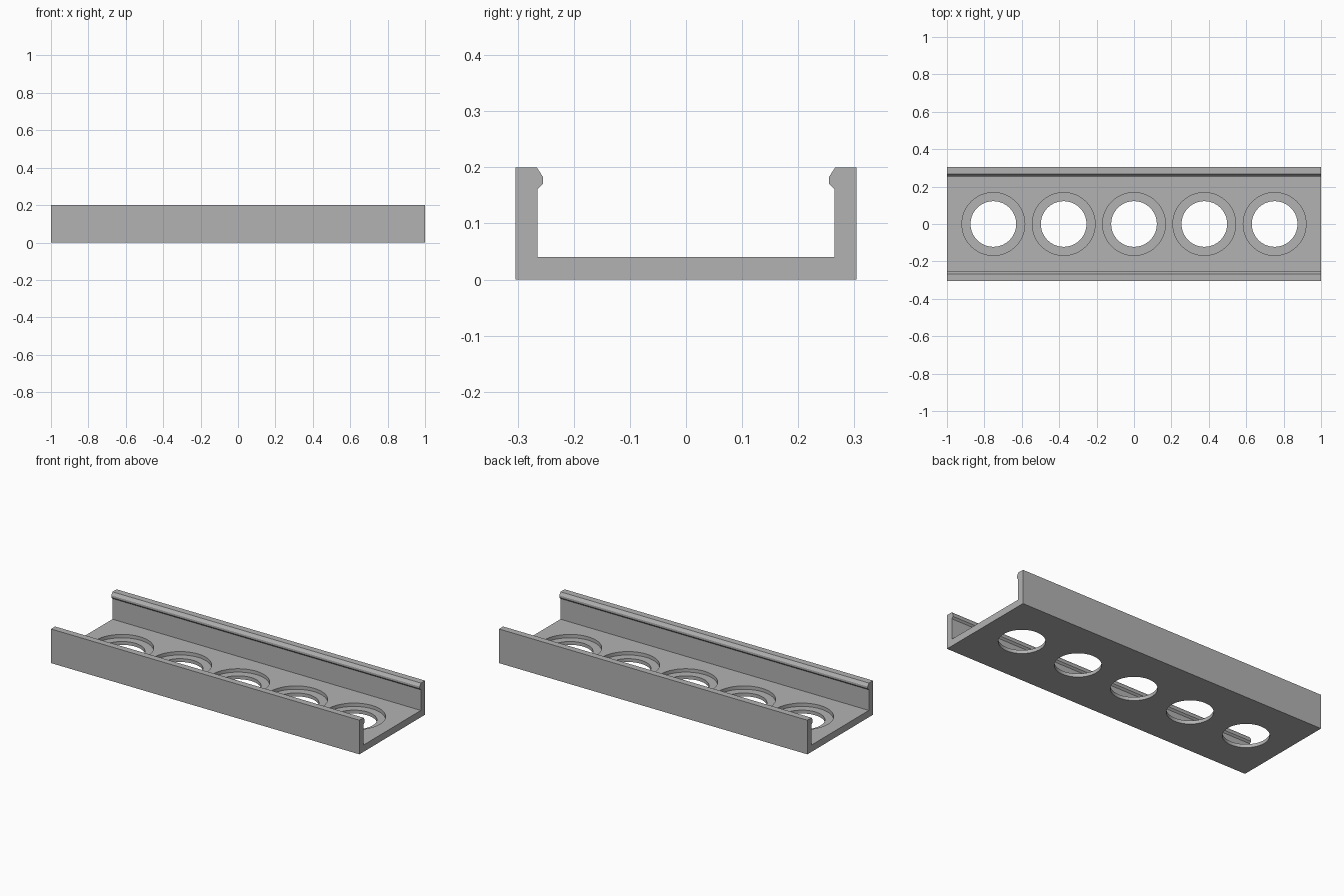
import bpy, bmesh, math

cube = bpy.data.objects.get("Cube")
if cube:
    bpy.data.objects.remove(cube, do_unlink=True)

LENGTH = 2.0
FLOOR = 0.04
HOLE_SPACING = 0.376

grey = bpy.data.materials.new("plain grey")
grey.use_nodes = True
colour = (0.45, 0.45, 0.45, 1)
grey.diffuse_color = colour
grey.node_tree.nodes["Principled BSDF"].inputs["Base Color"].default_value = colour


def mesh_object(name, bm):
    bmesh.ops.recalc_face_normals(bm, faces=bm.faces[:])
    mesh = bpy.data.meshes.new(name)
    bm.to_mesh(mesh)
    bm.free()
    mesh.materials.append(grey)
    obj = bpy.data.objects.new(name, mesh)
    bpy.context.collection.objects.link(obj)
    return obj


# Channel: half cross-section (y, z) with snap lip, mirrored and extruded
half = [(0.265, FLOOR), (0.265, 0.161), (0.255, 0.171), (0.255, 0.183),
        (0.266, 0.2), (0.304, 0.2), (0.304, 0)]
profile = half + [(-y, z) for y, z in reversed(half)]
bm = bmesh.new()
end = bm.faces.new([bm.verts.new((-LENGTH / 2, y, z)) for y, z in profile])
extruded = bmesh.ops.extrude_face_region(bm, geom=[end], use_keep_orig=True)
moved = [v for v in extruded["geom"] if isinstance(v, bmesh.types.BMVert)]
bmesh.ops.translate(bm, vec=(LENGTH, 0, 0), verts=moved)
channel = mesh_object("channel", bm)

# Hole cutter: five stepped plugs, each a through hole with a wider recess
step = [(0.122, -0.05), (0.122, 0.02), (0.168, 0.02), (0.168, 0.1)]
SIDES = 64
bm = bmesh.new()
for i in range(-2, 3):
    rings = []
    for radius, z in step:
        angles = [math.tau * k / SIDES for k in range(SIDES)]
        rings.append([bm.verts.new((i * HOLE_SPACING + radius * math.cos(a),
                                    radius * math.sin(a), z)) for a in angles])
    for low, high in zip(rings, rings[1:]):
        for k in range(SIDES):
            n = (k + 1) % SIDES
            bm.faces.new((low[k], low[n], high[n], high[k]))
    bm.faces.new(rings[0][::-1])
    bm.faces.new(rings[-1])
cutter = mesh_object("hole_cutter", bm)

# Cut the holes and discard the cutter
cut = channel.modifiers.new("holes", "BOOLEAN")
cut.operation = "DIFFERENCE"
cut.solver = "EXACT"
cut.object = cutter
bpy.context.view_layer.objects.active = channel
channel.select_set(True)
bpy.ops.object.modifier_apply(modifier=cut.name)
bpy.data.objects.remove(cutter, do_unlink=True)

# Smooth hole walls, crisp edges elsewhere
bpy.ops.object.shade_smooth_by_angle(angle=math.radians(20))
